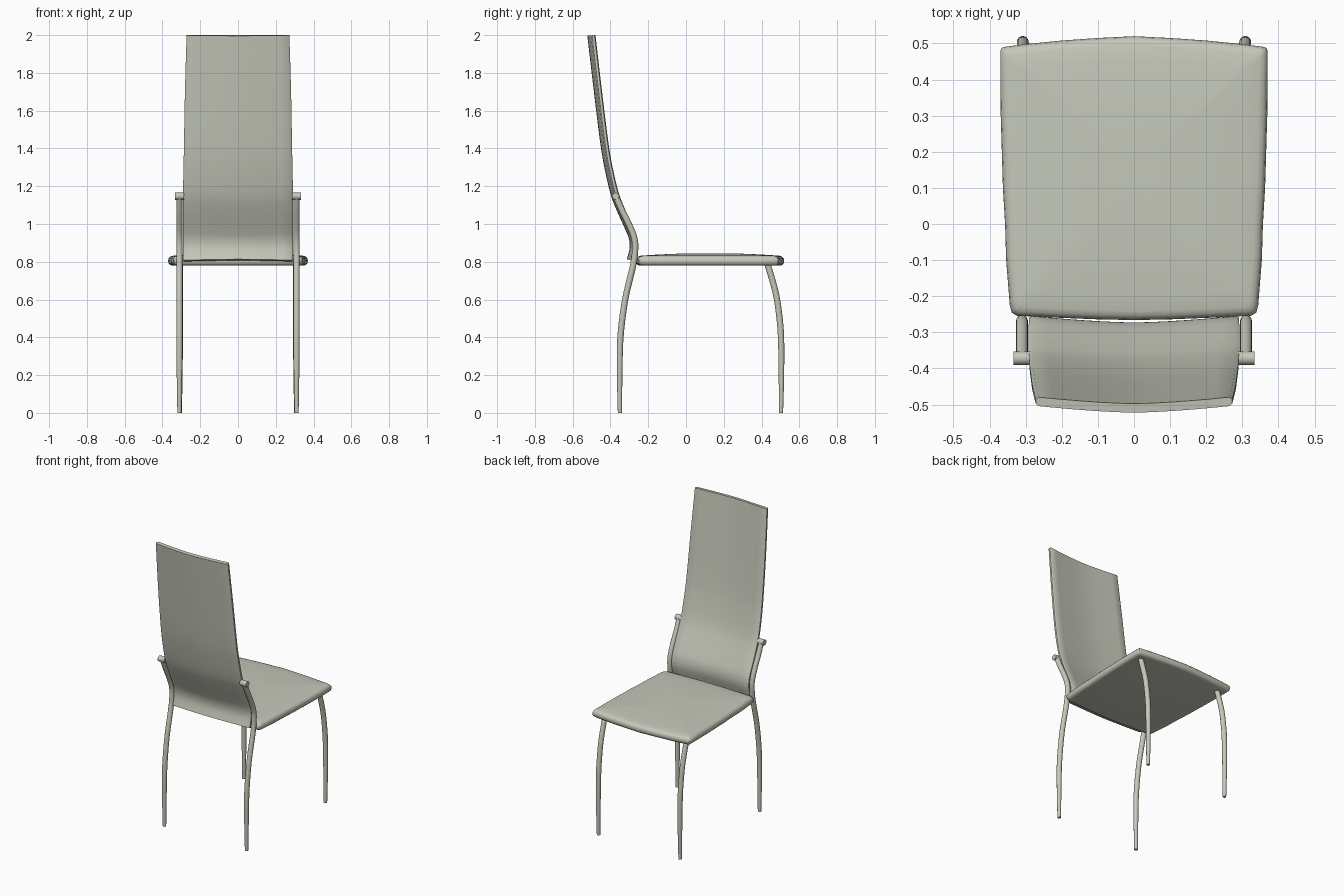
import bpy, bmesh, math

if "Cube" in bpy.data.objects:
    bpy.data.objects.remove(bpy.data.objects["Cube"])

mat = bpy.data.materials.new("warm_grey")
mat.diffuse_color = (0.56, 0.58, 0.49, 1)
mat.use_nodes = True
mat.node_tree.nodes["Principled BSDF"].inputs["Base Color"].default_value = mat.diffuse_color


def loft(name, rings):
    """Skin a list of closed rings and cap both ends."""
    bm = bmesh.new()
    vs = [[bm.verts.new(p) for p in r] for r in rings]
    n = len(vs[0])
    for a, b in zip(vs, vs[1:]):
        for i in range(n):
            j = (i + 1) % n
            bm.faces.new((a[i], a[j], b[j], b[i]))
    bm.faces.new(vs[0][::-1])
    bm.faces.new(vs[-1])
    bmesh.ops.recalc_face_normals(bm, faces=bm.faces)
    me = bpy.data.meshes.new(name)
    bm.to_mesh(me)
    bm.free()
    me.materials.append(mat)
    ob = bpy.data.objects.new(name, me)
    bpy.context.collection.objects.link(ob)
    bpy.ops.object.select_all(action='DESELECT')
    ob.select_set(True)
    bpy.context.view_layer.objects.active = ob
    bpy.ops.object.shade_smooth_by_angle(angle=math.radians(40))
    return ob


def smooth(pts, steps=5):
    """Catmull-Rom curve through the points."""
    p = [pts[0]] + pts + [pts[-1]]
    out = []
    for i in range(1, len(p) - 2):
        for s in range(steps):
            t = s / steps
            out.append(tuple(0.5 * (2 * b + (c - a) * t + (2 * a - 5 * b + 4 * c - d) * t * t
                                    + (3 * b - a - 3 * c + d) * t ** 3)
                             for a, b, c, d in zip(*p[i - 1:i + 3])))
    return out + [pts[-1]]


def sweep(name, path, section, x0=0.0):
    """Sweep section(w) -> [(x, n)] along a path of (y, z, w) in the yz plane."""
    pts = smooth(path)
    rings = []
    for i, (y, z, w) in enumerate(pts):
        a, b = pts[max(i - 1, 0)], pts[min(i + 1, len(pts) - 1)]
        ty, tz = b[0] - a[0], b[1] - a[1]
        l = math.hypot(ty, tz)
        rings.append([(x0 + u, y + v * tz / l, max(0.0, z - v * ty / l)) for u, v in section(w)])
    return loft(name, rings)


def circle(r, n=16):
    return [(r * math.cos(2 * math.pi * i / n), r * math.sin(2 * math.pi * i / n)) for i in range(n)]


# seat: rounded outline stacked in layers, with a slightly crowned top
half = [(0, .52), (.1, .515), (.2, .508), (.3, .498), (.355, .491), (.366, .488), (.37, .48),
        (.37, .40), (.369, .3), (.363, .1), (.357, 0), (.354, -.1), (.344, -.225), (.339, -.245),
        (.325, -.254), (.2, -.26), (.1, -.264), (0, -.266)]
outline = half + [(-x, y) for x, y in half[-2:0:-1]]
layers = [(.025, .78), (.012, .782), (.003, .791), (0, .805), (.003, .819), (.012, .828), (.025, .832)]
layers += [(d, .832 + .013 * (1 - ((.36 - d) / .335) ** 2)) for d in (.07, .13, .2, .27, .33)]
loft("seat", [[(x * (1 - d / .37), .127 + (y - .127) * (1 - d / .393), z) for x, y in outline]
              for d, z in layers])


# backrest: bowed padded panel following the S-curve
def panel(w):
    h = .0125
    us = [-.97 + 1.94 * i / 12 for i in range(13)]
    bow = lambda u: -.019 * (1 - abs(u) ** 1.5)
    front = [(u * w, h + bow(u)) for u in us]
    back = [(u * w, -h + bow(u)) for u in reversed(us)]
    return front + [(w, h * .5), (w, -h * .5)] + back + [(-w, -h * .5), (-w, h * .5)]


sweep("backrest", [(-.283, .805, .29), (-.267, .87, .291), (-.272, .93, .291), (-.3, 1.0, .292),
                   (-.336, 1.08, .292), (-.367, 1.16, .291), (-.396, 1.28, .289),
                   (-.421, 1.42, .286), (-.456, 1.7, .281), (-.491, 2.0, .272)], panel)

# legs and back brackets on both sides
for side, s in (("left", -1), ("right", 1)):
    sweep("rear_leg_" + side, [(-.35, 0, .011), (-.351, .2, .0145), (-.347, .4, .0165),
                               (-.322, .6, .0165), (-.28, .78, .0165), (-.269, .87, .0165),
                               (-.275, .93, .0165), (-.303, 1.0, .0165), (-.34, 1.075, .0165),
                               (-.373, 1.15, .0165)], circle, s * .31)
    sweep("front_leg_" + side, [(.503, 0, .011), (.505, .2, .0145), (.503, .4, .0165),
                                (.493, .52, .0165), (.474, .64, .0165), (.431, .79, .0165)],
          circle, s * .308)
    loft("bracket_" + side, [[(s * x, -.372 + a, 1.147 + b) for a, b in circle(.019)]
                             for x in (.285, .333)])
